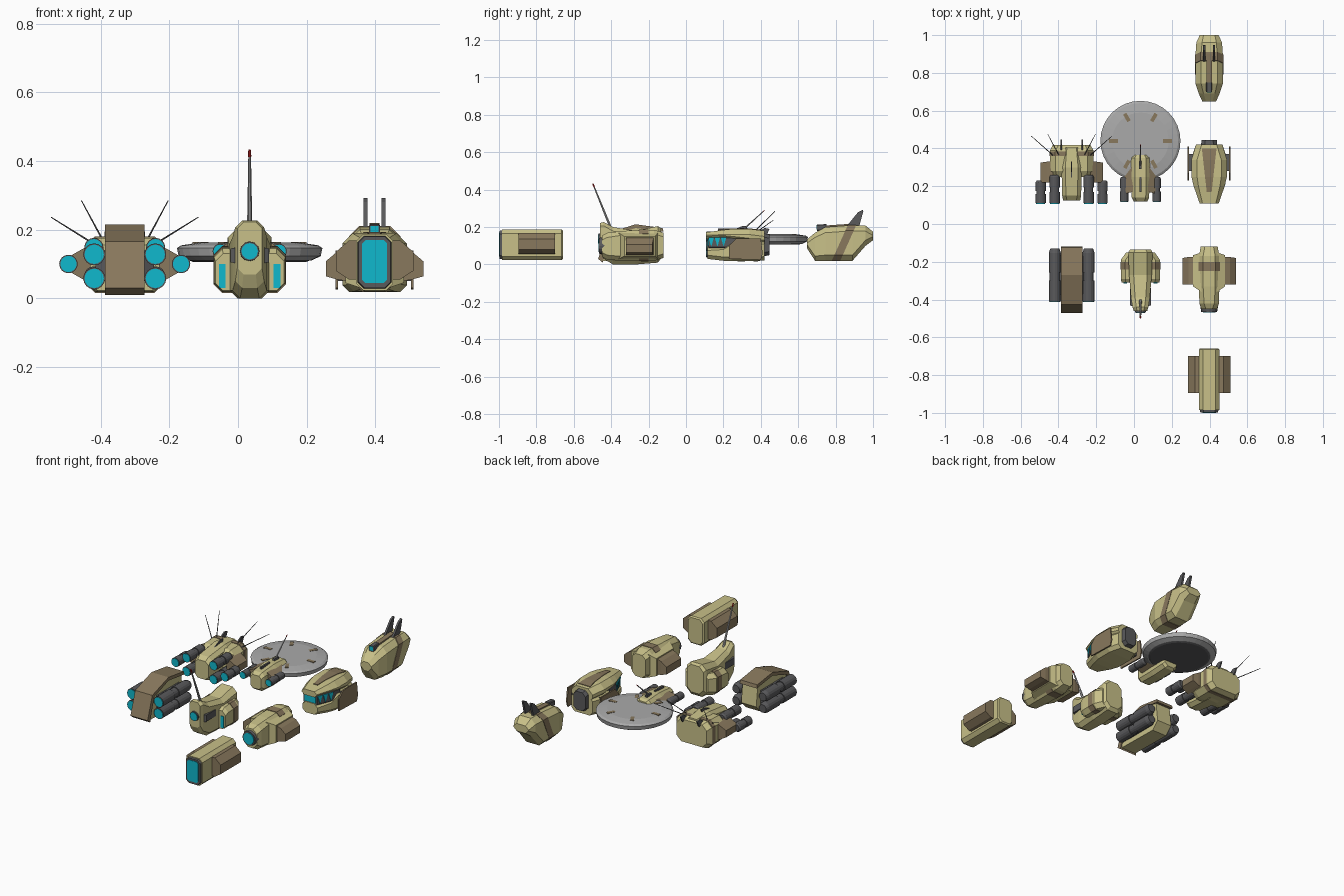
import bpy, bmesh, math
from mathutils import Vector


def mat(name, r, g, b):
    m = bpy.data.materials.new(name)
    m.diffuse_color = (r, g, b, 1)
    return m


TAN = mat("tan", .58, .53, .25)
BROWN = mat("brown", .25, .19, .11)
DARK = mat("dark_grey", .1, .1, .105)
LIGHT = mat("light_grey", .4, .4, .4)
CYAN = mat("cyan", .005, .48, .61)
RED = mat("red", .6, .02, .02)


def loft(name, rings, m):
    bm = bmesh.new()
    vs = [[bm.verts.new(p) for p in r] for r in rings]
    n = len(vs[0])
    for a, b in zip(vs, vs[1:]):
        for i in range(n):
            j = (i + 1) % n
            bm.faces.new((a[i], a[j], b[j], b[i]))
    bm.faces.new(vs[0])
    bm.faces.new(vs[-1])
    bmesh.ops.recalc_face_normals(bm, faces=bm.faces)
    me = bpy.data.meshes.new(name)
    bm.to_mesh(me)
    bm.free()
    me.materials.append(m)
    ob = bpy.data.objects.new(name, me)
    bpy.context.collection.objects.link(ob)
    return ob


def hull(name, cx, secs, m=TAN):
    """Chamfered-box body along y; section = (y, half width, z0, z1, chamfer)."""
    rings = []
    for y, w, a, b, c in secs:
        pts = [(w, a + c), (w, b - c), (w - c, b), (c - w, b),
               (-w, b - c), (-w, a + c), (c - w, a), (w - c, a)]
        rings.append([(cx + x, y, z) for x, z in pts])
    return loft(name, rings, m)


def prism(name, x0, x1, profile, m):
    return loft(name, [[(x, y, z) for y, z in profile] for x in (x0, x1)], m)


def wings(name, cx, secs, m):
    """Mirrored side blocks; section = (distance from cx, y0, y1, z0, z1)."""
    for s, side in ((-1, "left"), (1, "right")):
        loft(f"{side}_{name}", [[(cx + s * d, y0, z0), (cx + s * d, y1, z0),
             (cx + s * d, y1, z1), (cx + s * d, y0, z1)]
            for d, y0, y1, z0, z1 in secs], m)


def box(name, x0, x1, y0, y1, z0, z1, m):
    return prism(name, x0, x1, [(y0, z0), (y1, z0), (y1, z1), (y0, z1)], m)


def tube(name, p, q, stations, m, n=16):
    """Round body from p to q; stations = (fraction, radius)."""
    p, q = Vector(p), Vector(q)
    rot = (q - p).to_track_quat('Z', 'Y')
    return loft(name, [[p.lerp(q, t) + rot @ Vector((r * math.cos(k * math.tau / n),
                r * math.sin(k * math.tau / n), 0)) for k in range(n)]
                for t, r in stations], m)


def engine(name, x, z, r, y0, y1):
    tube(name, (x, y0, z), (x, y1, z), [(0, r), (.4, r), (.4, r * .85), (.55, r * .85),
         (.55, r), (.92, r), (1, r * .75)], DARK)
    tube(name + "_glow", (x, y0 - .003, z), (x, y0 + .004, z), [(0, r * .88), (1, r * .88)], CYAN)


def antenna(name, p, q, r):
    tube(name, p, q, [(0, r), (.92, r * .5)], LIGHT, 6)
    tube(name + "_tip", p, q, [(.92, r * .6), (1, r * .5)], RED, 6)


# Quad engine block
X = -.33
prism("engine_block_hull", X - .05, X + .05, [(-.455, .02), (-.46, .05), (-.415, .155),
      (-.27, .2), (-.14, .185), (-.125, .06), (-.17, .015)], TAN)
prism("engine_block_shell", X - .057, X + .057, [(-.445, .01), (-.47, .03), (-.425, .165),
      (-.27, .215), (-.125, .195), (-.12, .175), (-.27, .195), (-.405, .15), (-.44, .035)], BROWN)
wings("engine_mount", X, [(.04, -.38, -.16, .045, .15), (.085, -.36, -.18, .06, .125)], DARK)
for s in (-1, 1):
    for z in (.058, .128):
        engine(f"block_engine_{s}_{z}", X + s * .089, z, .032, -.41, -.13)

# Tower cockpit
X = .034
hull("tower_body", X, [(-.46, .036, .07, .222, .018), (-.44, .042, .03, .227, .02),
     (-.39, .05, 0, .2, .022), (-.27, .06, 0, .18, .024), (-.15, .064, .01, .205, .028),
     (-.135, .055, .03, .195, .028)])
hull("tower_side_pods", X, [(-.31, .1, .022, .13, .022), (-.29, .104, .018, .145, .025),
     (-.19, .104, .018, .15, .025), (-.15, .075, .025, .15, .025)])
hull("tower_stripe", X, [(-.24, .106, .016, .15, .025), (-.2, .106, .016, .152, .025)], BROWN)
wings("pod_light", X, [(.07, -.314, -.305, .03, .1), (.09, -.314, -.305, .03, .1)], CYAN)
wings("side_window", X, [(.03, -.44, -.34, .1, .15), (.056, -.43, -.34, .105, .145)], DARK)
tube("tower_front_ring", (X, -.468, .137), (X, -.44, .137), [(0, .028), (1, .03)], DARK, 12)
tube("tower_front_glow", (X, -.471, .137), (X, -.46, .137), [(0, .024), (1, .024)], CYAN, 12)
antenna("tower_antenna", (X, -.4, .19), (X, -.498, .432), .008)

# Winged nose
X = .398
hull("nose_body", X, [(-.45, .042, .04, .155, .025), (-.42, .052, .025, .17, .025),
     (-.33, .054, .02, .18, .022), (-.17, .054, .02, .185, .022), (-.12, .045, .035, .17, .022)])
hull("nose_stripe", X, [(-.25, .056, .018, .186, .022), (-.2, .056, .018, .187, .022)], BROWN)
wings("nose_wing_root", X, [(.04, -.36, -.15, .03, .17), (.085, -.33, -.165, .045, .15)], TAN)
wings("nose_wing", X, [(.08, -.32, -.175, .05, .145), (.11, -.32, -.175, .055, .135),
      (.142, -.32, -.18, .064, .108)], BROWN)
tube("nose_ring", (X, -.465, .1), (X, -.43, .1), [(0, .042), (1, .048)], DARK, 16)
tube("nose_glow", (X, -.469, .1), (X, -.455, .1), [(0, .034), (1, .034)], CYAN, 16)

# Long cargo module
hull("cargo_body", X, [(-.985, .054, .023, .187, .02), (-.665, .054, .023, .187, .02),
     (-.658, .048, .03, .18, .02)])
hull("cargo_frame", X, [(-.997, .047, .03, .18, .018), (-.98, .05, .028, .183, .018)], DARK)
hull("cargo_window", X, [(-1, .036, .044, .17, .01), (-.99, .036, .044, .17, .01)], CYAN)
wings("cargo_side_box", X, [(.045, -.895, -.7, .055, .168), (.075, -.895, -.7, .055, .168),
      (.113, -.895, -.7, .08, .135)], BROWN)

# Heavy thruster hull
X = -.33
hull("thruster_body", X, [(.25, .108, .022, .155, .03), (.28, .115, .018, .175, .03),
     (.39, .115, .018, .178, .03), (.418, .1, .03, .165, .03)])
hull("thruster_nose", X, [(.125, .045, .04, .15, .02), (.15, .05, .03, .17, .02),
     (.3, .054, .015, .19, .02), (.405, .045, .03, .18, .02)])
hull("thruster_stripe", X, [(.36, .117, .016, .18, .03), (.385, .117, .016, .18, .03)], BROWN)
wings("thruster_wing", X, [(.1, .22, .33, .045, .155), (.13, .22, .33, .06, .14),
      (.165, .22, .325, .08, .12)], BROWN)
prism("thruster_fin", X - .003, X + .003, [(.24, .18), (.32, .185), (.33, .205), (.3, .205)], DARK)
for s in (-1, 1):
    engine(f"outer_thruster_{s}", X + s * .164, .1, .027, .11, .23)
    for z in (.065, .148):
        engine(f"inner_thruster_{s}_{z}", X + s * .09, z, .028, .11, .26)
    prism(f"rear_fin_{s}", X + s * .055 - .004, X + s * .055 + .004,
          [(.37, .165), (.43, .155), (.447, .19), (.42, .195)], DARK)
    tube(f"inner_whisker_{s}", (X + s * .062, .354, .165), (X + s * .126, .475, .284),
         [(0, .003), (1, .0015)], DARK, 5)
    tube(f"outer_whisker_{s}", (X + s * .092, .358, .16), (X + s * .214, .466, .236),
         [(0, .003), (1, .0015)], DARK, 5)

# Saucer craft: hull, engines, disc with hatches
X = .034
hull("saucer_hull", X, [(.12, .036, .08, .16, .015), (.14, .046, .065, .175, .018),
     (.25, .05, .06, .185, .02), (.35, .05, .065, .18, .02), (.365, .042, .075, .17, .02)])
wings("saucer_strut", X, [(.04, .17, .31, .1, .17), (.085, .16, .25, .122, .152)], BROWN)
for s in (-1, 1):
    engine(f"saucer_engine_{s}", X + s * .086, .137, .022, .12, .25)
box("saucer_spine", X - .005, X + .005, .17, .25, .17, .192, DARK)
box("antenna_base", X - .007, X + .007, .29, .33, .17, .195, DARK)
antenna("saucer_antenna", (X, .31, .19), (X, .42, .29), .005)
C = (X, .44)
tube("saucer_disc", (*C, .11), (*C, .162), [(0, .18), (.25, .207), (.7, .212), (.85, .2), (1, .15)],
     LIGHT, 32)
tube("disc_underside", (*C, .106), (*C, .112), [(0, .165), (1, .18)], DARK, 32)
for k in range(6):
    hatch = box(f"disc_hatch_{k}", .12, .166, -.01, .01, .15, .164, BROWN)
    hatch.location = (*C, 0)
    hatch.rotation_euler.z = k * math.pi / 3

# Windowed bridge
X = .398
hull("bridge_lower", X, [(.115, .05, .03, .095, .02), (.2, .08, .02, .1, .02),
     (.25, .094, .018, .13, .02), (.35, .094, .018, .13, .02), (.42, .07, .022, .13, .02)])
hull("bridge_window_band", X, [(.12, .046, .085, .15, .008), (.21, .082, .085, .15, .008),
     (.28, .086, .085, .15, .008)], DARK)
hull("bridge_roof", X, [(.108, .05, .138, .172, .015), (.2, .082, .13, .185, .025),
     (.25, .094, .12, .19, .03), (.34, .094, .11, .19, .03), (.42, .07, .1, .18, .03)])
hull("bridge_collar", X, [(.4, .045, .04, .17, .02), (.446, .04, .05, .16, .02)], DARK)
loft("roof_panel", [[(X + s * w, y, z + h) for s, h in ((-1, -.01), (1, -.01), (1, .003), (-1, .003))]
     for y, w, z in ((.17, .013, .182), (.25, .022, .19), (.34, .032, .19), (.4, .039, .183))], BROWN)
wings("side_strut", X, [(.07, .28, .37, .05, .12), (.11, .28, .37, .05, .12)], DARK)
for s in (-1, 1):
    x = X + s * .11
    prism(f"side_panel_{s}", x - .004, x + .004, [(.23, .03), (.4, .025), (.41, .06),
          (.4, .14), (.27, .14), (.23, .1)], BROWN)
    for k in range(3):
        y = .135 + k * .033
        d = .046 + (y - .12) * .4
        loft(f"side_glass_{s}_{k}", [[(X + s * (d + o + e * .4), y + e, z) for e, z in
             ((-.014, .143), (.014, .143), (0, .095))] for o in (-.004, .003)], CYAN)
box("front_glass", X - .036, X + .036, .116, .125, .098, .138, CYAN)

# Twin-fin tail pod
hull("tail_pod", X, [(.648, .036, .085, .135, .02), (.69, .055, .02, .17, .025),
     (.745, .073, .02, .2, .03), (.89, .073, .02, .21, .03), (.96, .068, .1, .208, .03),
     (1, .05, .13, .175, .02)])
loft("tail_stripe", [[(X + x, y + (z - .11) * .45, z) for x, z in
     ((.075, .05), (.075, .181), (.045, .211), (-.045, .211), (-.075, .181), (-.075, .05),
      (-.045, .018), (.045, .018))] for y in (.82, .865)], BROWN)
prism("tail_spine", X - .015, X + .015, [(.69, .16), (.74, .208), (.9, .219), (.9, .19)], BROWN)
hull("tail_sensor", X, [(.7, .016, .18, .213, .004), (.75, .016, .18, .216, .004)], DARK)
box("tail_sensor_glass", X - .012, X + .012, .697, .71, .186, .21, CYAN)
for s in (-1, 1):
    x = X + s * .026
    prism(f"tail_fin_{s}", x - .006, x + .006, [(.855, .2), (.925, .2), (.948, .285),
          (.945, .292), (.92, .28)], DARK)
